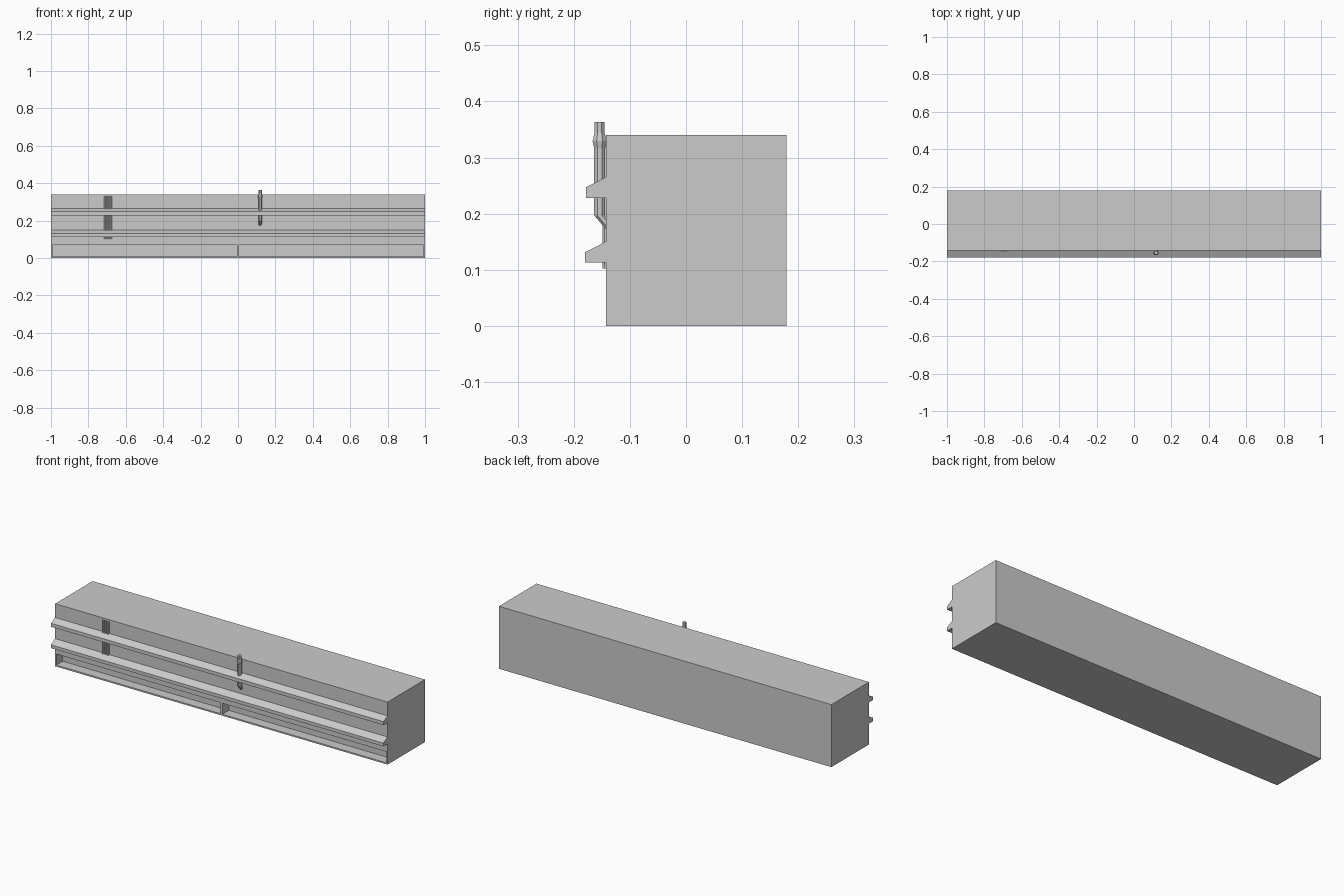
import bpy, bmesh
from math import cos, sin, tau

if "Cube" in bpy.data.objects:
    bpy.data.objects.remove(bpy.data.objects["Cube"])

FRONT = -0.143


def make(name, bm):
    bmesh.ops.recalc_face_normals(bm, faces=bm.faces[:])
    mesh = bpy.data.meshes.new(name)
    bm.to_mesh(mesh)
    bm.free()
    obj = bpy.data.objects.new(name, mesh)
    bpy.context.collection.objects.link(obj)
    return obj


def box(name, lo, hi):
    bm = bmesh.new()
    bmesh.ops.create_cube(bm, size=1)
    for v in bm.verts:
        v.co = [(a + b) / 2 + c * (b - a) for a, b, c in zip(lo, hi, v.co)]
    return make(name, bm)


def loft(name, rings):
    """Skin a list of equal-length point rings and cap both ends."""
    bm = bmesh.new()
    loops = [[bm.verts.new(p) for p in ring] for ring in rings]
    n = len(loops[0])
    for a, b in zip(loops, loops[1:]):
        for i in range(n):
            j = (i + 1) % n
            bm.faces.new((a[i], a[j], b[j], b[i]))
    bm.faces.new(loops[0])
    bm.faces.new(loops[-1])
    return make(name, bm)


def circle(x, y, z, r, n=8):
    return [(x + r * cos(tau * (i + 0.5) / n), y + r * sin(tau * (i + 0.5) / n), z)
            for i in range(n)]


# Main block with two long window recesses along the bottom of the front
body = box("main_block", (-1, FRONT, 0), (1, 0.179, 0.34))
bpy.context.view_layer.objects.active = body
for x0, x1 in ((-0.993, -0.006), (0.006, 0.993)):
    cutter = box("recess_cutter", (x0, -0.2, 0.008), (x1, FRONT + 0.055, 0.068))
    cutter.hide_render = True
    mod = body.modifiers.new("recess", 'BOOLEAN')
    mod.operation = 'DIFFERENCE'
    mod.solver = 'EXACT'
    mod.object = cutter
    bpy.ops.object.modifier_apply(modifier=mod.name)
    bpy.data.objects.remove(cutter)

# Sloped ledges running the full length
for name, nose, profile in (("upper_ledge", -0.178, (0.228, 0.247, 0.265)),
                            ("lower_ledge", -0.180, (0.113, 0.131, 0.150))):
    low, mid, top = profile
    section = [(FRONT, low), (nose, low), (nose, mid), (FRONT, top)]
    loft(name, [[(x, y, z) for y, z in section] for x in (-1, 1)])

# Vent pipe: elbow into the wall, straight run, collar and top
pipe = [(-0.1305, 0.169, 0.0105), (-0.154, 0.197, 0.0105), (-0.154, 0.316, 0.0105),
        (-0.154, 0.329, 0.0135), (-0.154, 0.344, 0.0098), (-0.154, 0.363, 0.0098)]
loft("vent_pipe", [circle(0.118, y, z, r) for y, z, r in pipe])

# Three thin conduits half sunk in the wall
for i in range(3):
    x = -0.710 + 0.015 * i
    loft(f"conduit_{i + 1}", [circle(x, FRONT, z, 0.0065) for z in (0.102, 0.33)])
